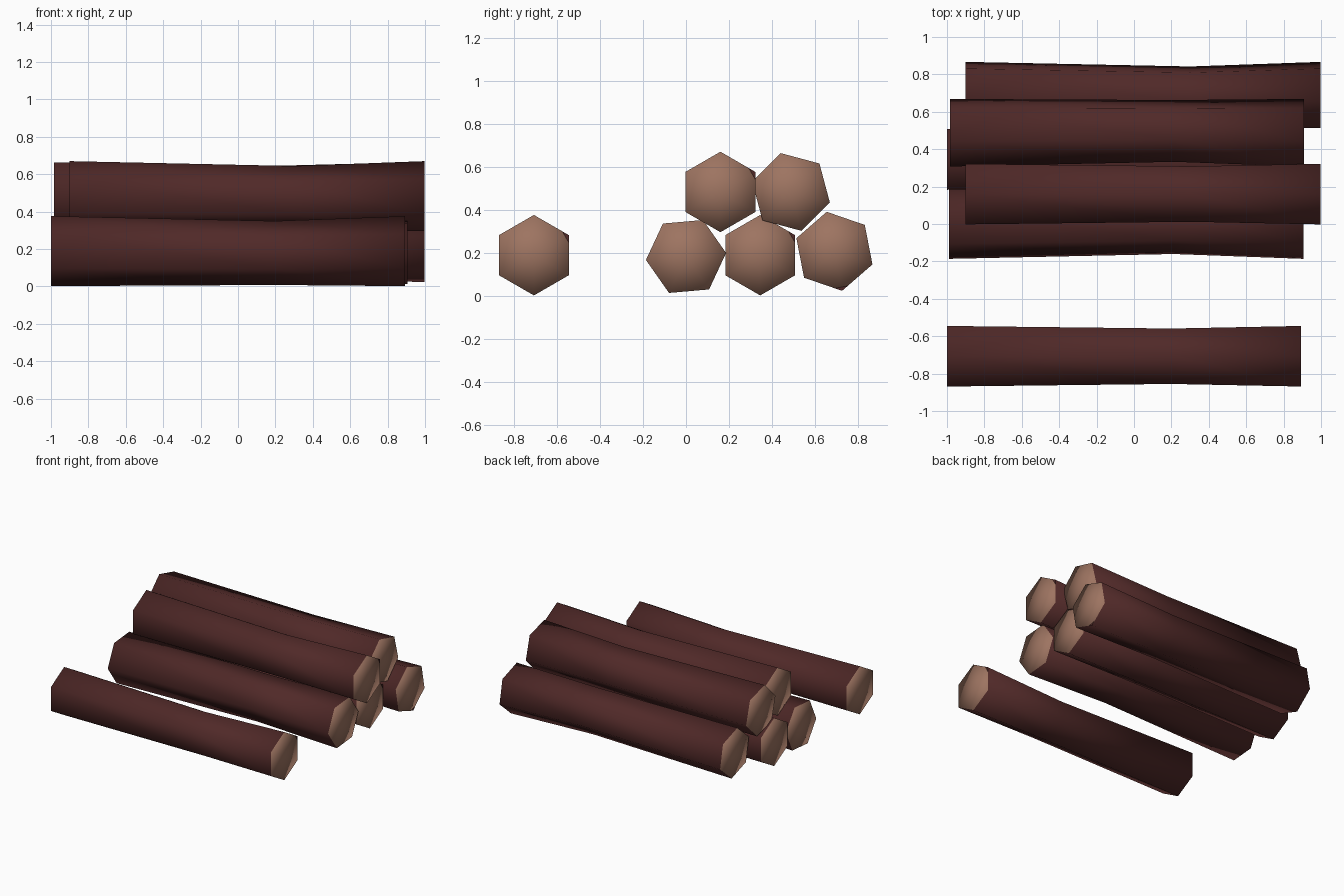
import bpy, bmesh, math
from mathutils import Vector

if "Cube" in bpy.data.objects:
    bpy.data.objects.remove(bpy.data.objects["Cube"])


def material(name, rgb):
    m = bpy.data.materials.new(name)
    m.diffuse_color = (*rgb, 1)
    m.use_nodes = True
    m.node_tree.nodes["Principled BSDF"].inputs["Base Color"].default_value = m.diffuse_color
    return m


bark = material("dark_bark", (0.08, 0.022, 0.021))
wood = material("cut_wood", (0.34, 0.175, 0.12))

R_END, R_WAIST, SAG, WAIST = 0.187, 0.171, 0.010, 1.2


def log(name, x0, x1, y, z, roll, knot):
    """Six-sided log along x with a slightly sagging waist; roll in degrees."""
    bm = bmesh.new()
    a = math.radians(roll)
    sag = Vector((0, math.sin(a), -math.cos(a))) * SAG
    centre = Vector((0, y, z))

    def ring(x, r, offset):
        c = centre + offset + Vector((x, 0, 0))
        return [bm.verts.new(c + Vector((0, math.cos(a + math.radians(30 + 60 * i)),
                                         math.sin(a + math.radians(30 + 60 * i)))) * r)
                for i in range(6)]

    none = Vector()
    rings = [ring(x0, R_END, none), ring(x0 + WAIST, R_WAIST, sag), ring(x1, R_END, none)]
    # bark sides
    for p, q in zip(rings, rings[1:]):
        for i in range(6):
            j = (i + 1) % 6
            bm.faces.new((p[i], p[j], q[j], q[i]))
    # sawn ends, fanned around the middle
    for end, x in ((rings[0], x0), (rings[2], x1)):
        mid = bm.verts.new(centre + Vector((x, 0, 0)))
        for i in range(6):
            bm.faces.new((end[i], end[(i + 1) % 6], mid)).material_index = 1
    bmesh.ops.recalc_face_normals(bm, faces=bm.faces)
    for f in bm.faces:
        f.smooth = True
    me = bpy.data.meshes.new(name)
    bm.to_mesh(me)
    bm.free()
    me.materials.append(bark)
    me.materials.append(wood)
    ob = bpy.data.objects.new(name, me)
    bpy.context.collection.objects.link(ob)

    # small chip of bark on one corner of the sawn end
    if knot:
        corner = rings_corner = centre + Vector((x1, math.cos(a + math.pi / 6) * R_END,
                                                 math.sin(a + math.pi / 6) * R_END))
        pts = [corner]
        for ang in (150, 270):
            t = a + math.radians(ang)
            pts.append(corner + Vector((0, math.cos(t), math.sin(t))) * 0.035)
        chip = bpy.data.meshes.new(name + "_bark_chip")
        chip.from_pydata([p + Vector((0.001, 0, 0)) for p in pts], [], [(0, 1, 2)])
        chip.materials.append(bark)
        bpy.context.collection.objects.link(bpy.data.objects.new(name + "_bark_chip", chip))


# name, x range, centre y and z, roll, bark chip
log("loose_log", -1.0, 0.893, -0.707, 0.189, 0, True)
log("bottom_log_front", -0.99, 0.905, 0.0, 0.183, 95, False)
log("bottom_log_middle", -1.0, 0.893, 0.345, 0.189, 0, True)
log("bottom_log_back", -0.9, 0.997, 0.69, 0.207, -109, True)
log("top_log_front", -0.9, 0.997, 0.16, 0.483, 0, True)
log("top_log_back", -0.985, 0.91, 0.488, 0.483, 75, False)
